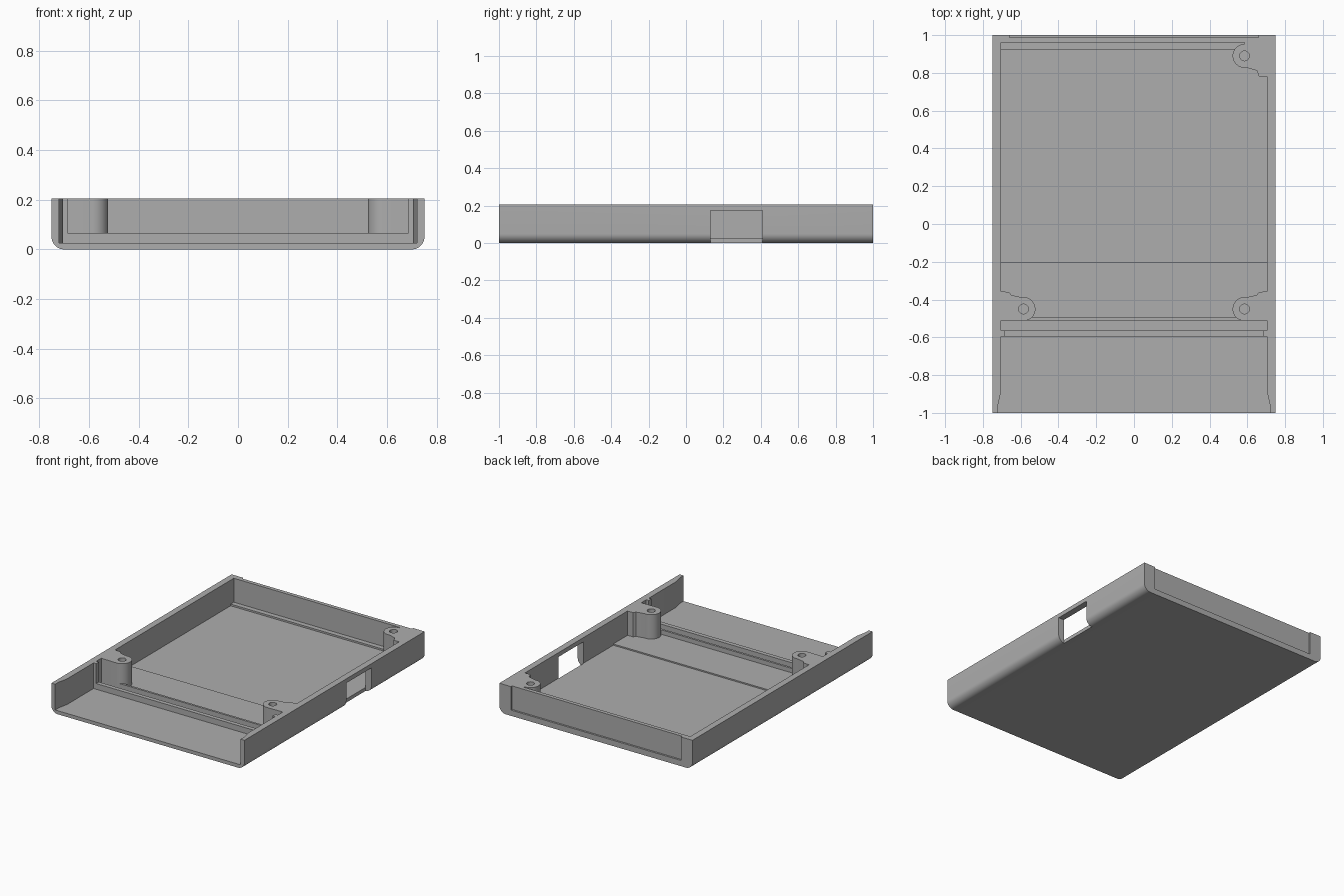
import bpy, bmesh, math
from mathutils import Vector

if "Cube" in bpy.data.objects:
    bpy.data.objects.remove(bpy.data.objects["Cube"])

grey = bpy.data.materials.new("grey plastic")
grey.diffuse_color = (0.42, 0.42, 0.42, 1)
grey.use_nodes = True
grey.node_tree.nodes["Principled BSDF"].inputs["Base Color"].default_value = grey.diffuse_color


def prism(name, outline, direction):
    """Extrude a closed outline of 3D points along a direction."""
    bm = bmesh.new()
    face = bm.faces.new([bm.verts.new(p) for p in outline])
    new = bmesh.ops.extrude_face_region(bm, geom=[face])["geom"]
    bmesh.ops.translate(bm, vec=Vector(direction),
                        verts=[v for v in new if isinstance(v, bmesh.types.BMVert)])
    bmesh.ops.recalc_face_normals(bm, faces=bm.faces[:])
    mesh = bpy.data.meshes.new(name)
    bm.to_mesh(mesh)
    bm.free()
    mesh.materials.append(grey)
    obj = bpy.data.objects.new(name, mesh)
    bpy.context.collection.objects.link(obj)
    return obj


def box(name, x0, x1, y0, y1, z0, z1):
    return prism(name, [(x0, y0, z0), (x1, y0, z0), (x1, y1, z0), (x0, y1, z0)],
                 (0, 0, z1 - z0))


def arc(cx, cy, r, a0, a1, n):
    steps = [math.radians(a0 + (a1 - a0) * i / n) for i in range(n + 1)]
    return [(cx + r * math.cos(a), cy + r * math.sin(a)) for a in steps]


def cut(target, cutter):
    cutter.hide_render = True
    mod = target.modifiers.new("cut", 'BOOLEAN')
    mod.operation, mod.solver, mod.object = 'DIFFERENCE', 'EXACT', cutter
    bpy.context.view_layer.objects.active = target
    bpy.ops.object.modifier_apply(modifier=mod.name)
    bpy.data.objects.remove(cutter)


TOP, FLOOR, WALL = 0.205, 0.025, 0.705
POST_X, POST_Y, BACK_Y, POST_R = 0.585, -0.45, 0.89, 0.063

# Tray block: rounded lower side edges, square ends
right = arc(0.70, 0.05, 0.05, -90, 0, 10) + [(0.75, TOP)]
profile = right + [(-x, z) for x, z in reversed(right)]
tray = prism("tray", [(x, -1, z) for x, z in profile], (0, 2, 0))

# Cavity outline: flared mouth, panel slots and screw posts
front_half = [(0.72, -1.05), (0.72, -0.96), (WALL, -0.89), (WALL, -0.595),
              (0.685, -0.595), (0.685, -0.565), (WALL, -0.565), (WALL, -0.51)]
front_half += arc(POST_X, POST_Y, POST_R, 270, 80, 14)
front_half += [(0.65, -0.376), (0.662, -0.36), (WALL, -0.357)]
back_post = [(WALL, 0.78), (0.662, 0.78), (0.65, 0.812)]
back_post += arc(POST_X, BACK_Y, POST_R, 280, 90, 14) + [(POST_X, 0.96)]
outline = front_half + back_post + [(-WALL, 0.96)]
outline += [(-x, y) for x, y in reversed(front_half)]
cut(tray, prism("cavity", [(x, y, FLOOR) for x, y in outline], (0, 0, 0.4)))

# Port opening in the right wall, recess on the back wall
cut(tray, box("port_opening", 0.703, 0.9, 0.13, 0.41, -0.1, 0.175))
cut(tray, box("back_recess", -0.66, 0.66, 0.987, 1.1, 0.04, 0.4))

# Screw holes
for x, y in [(-POST_X, POST_Y), (POST_X, POST_Y), (POST_X, BACK_Y)]:
    ring = arc(x, y, 0.026, 0, 360, 20)[:-1]
    cut(tray, prism("screw_hole", [(px, py, 0.05) for px, py in ring], (0, 0, 0.4)))

bpy.ops.object.select_all(action='DESELECT')
tray.select_set(True)
bpy.context.view_layer.objects.active = tray
bpy.ops.object.shade_smooth_by_angle(angle=math.radians(30))

# Panel slot ridges, raised floor and back ledge
box("front_slot_ridge", -0.69, 0.69, -0.595, -0.565, 0.015, 0.065)
box("rear_slot_ridge", -0.57, 0.57, -0.51, -0.495, 0.015, 0.065)
box("raised_floor", -0.707, 0.707, -0.50, -0.2, 0.015, 0.034)
box("back_ledge", -0.707, 0.59, 0.925, 0.965, 0.015, 0.037)
